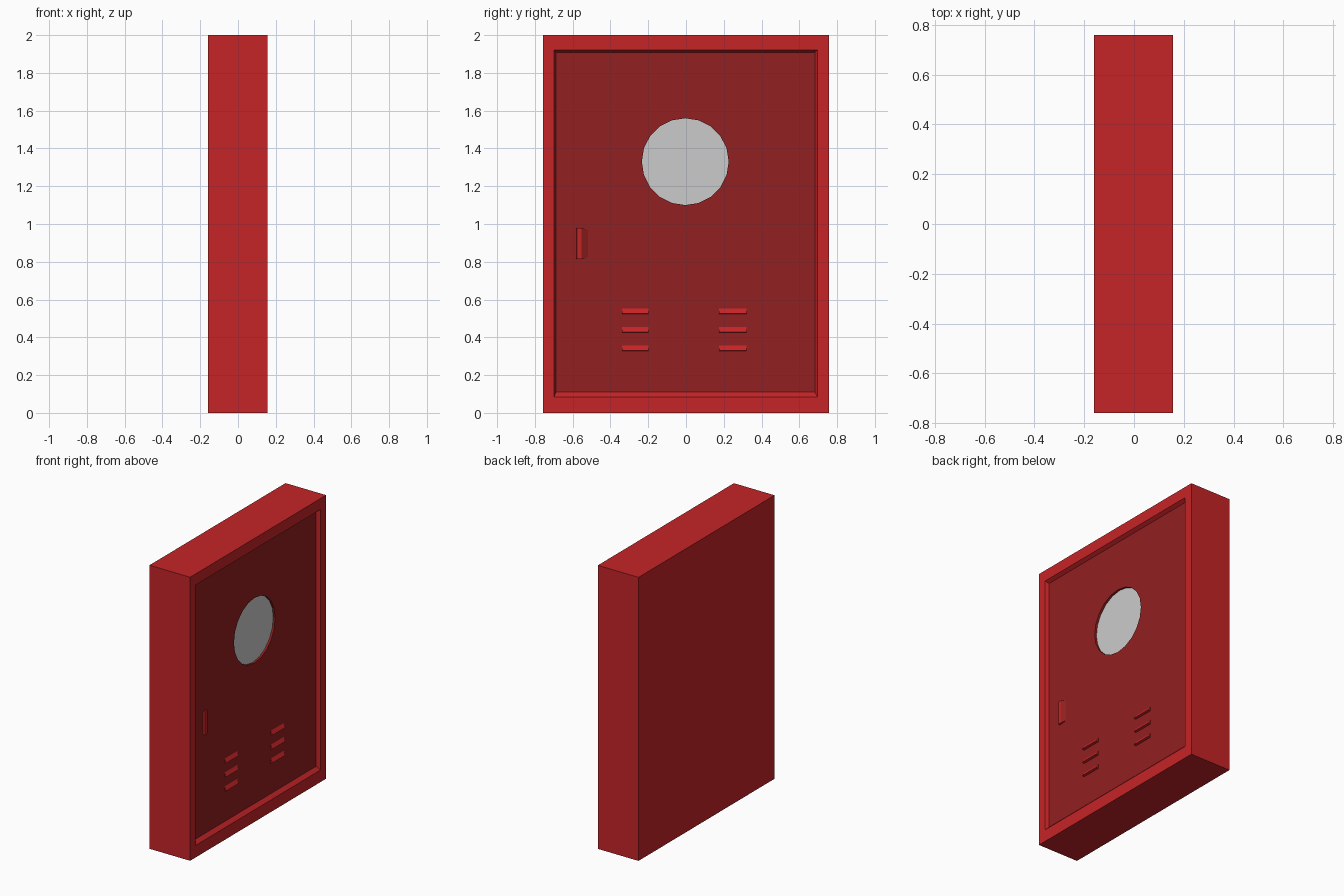
import bpy, bmesh, math

if "Cube" in bpy.data.objects:
    bpy.data.objects.remove(bpy.data.objects["Cube"])

FRONT, BACK = 0.157, -0.16
DOOR = FRONT - 0.025      # depth of the door surface
GLASS = DOOR - 0.015      # depth of the round window


def material(name, rgb):
    m = bpy.data.materials.new(name)
    m.diffuse_color = (*rgb, 1)
    m.use_nodes = True
    m.node_tree.nodes["Principled BSDF"].inputs["Base Color"].default_value = m.diffuse_color
    return m


red = material("red_paint", (0.56, 0.017, 0.02))
dark = material("dark_red_paint", (0.29, 0.014, 0.015))


def finish(name, bm, *mats):
    bmesh.ops.recalc_face_normals(bm, faces=bm.faces)
    return link(name, bm, *mats)


def link(name, bm, *mats):
    me = bpy.data.meshes.new(name)
    bm.to_mesh(me)
    bm.free()
    for m in mats:
        me.materials.append(m)
    ob = bpy.data.objects.new(name, me)
    bpy.context.collection.objects.link(ob)
    return ob


def rect(bm, x, y0, y1, z0, z1):
    return [bm.verts.new((x, y, z)) for y, z in ((y0, z0), (y1, z0), (y1, z1), (y0, z1))]


def circle(bm, x, r=0.23, n=20):
    return [bm.verts.new((x, -0.004 + r * math.cos(2 * math.pi * i / n),
                          1.33 + r * math.sin(2 * math.pi * i / n))) for i in range(n)]


def bridge(bm, a, b):
    n = len(a)
    for i in range(n):
        bm.faces.new((a[i], a[(i + 1) % n], b[(i + 1) % n], b[i]))


DOOR_RECT = (-0.688, 0.682, 0.11, 1.908)

# cabinet body: closed back, sides, front rim and sloped rim wall down to the door
bm = bmesh.new()
back = rect(bm, BACK, -0.758, 0.758, 0, 2)
outer = rect(bm, FRONT, -0.758, 0.758, 0, 2)
inner = rect(bm, FRONT, -0.698, 0.696, 0.085, 1.922)
sunk = rect(bm, DOOR, *DOOR_RECT)
bm.faces.new(back[::-1])
for a, b in ((back, outer), (outer, inner), (inner, sunk)):
    bridge(bm, a, b)
link("cabinet_body", bm, red)

# door panel with a round opening
bm = bmesh.new()
border, hole = rect(bm, DOOR, *DOOR_RECT), circle(bm, DOOR)
edges = [bm.edges.new((loop[i - 1], loop[i])) for loop in (border, hole) for i in range(len(loop))]
bmesh.ops.triangle_fill(bm, edges=edges, use_beauty=True, normal=(1, 0, 0))
for f in bm.faces:
    f.normal_update()
    if f.normal.x < 0:
        f.normal_flip()
bridge(bm, hole, circle(bm, GLASS))
link("door", bm, dark)

# round window
bm = bmesh.new()
bm.faces.new(circle(bm, GLASS))
link("window", bm)


def prism(name, low, high, *mats):
    """Solid joining two matching end profiles."""
    bm = bmesh.new()
    a, b = ([bm.verts.new(p) for p in pts] for pts in (low, high))
    bridge(bm, a, b)
    bm.faces.new(a)
    bm.faces.new(b)
    return finish(name, bm, *mats)


# louvres: wedges with a sloped top and flat underside
for side, y0, y1 in (("left", -0.34, -0.198), ("right", 0.175, 0.32)):
    for i in range(3):
        z = 0.327 + 0.098 * i
        ends = [[(DOOR, y, z), (DOOR + 0.015, y, z + 0.004), (DOOR, y, z + 0.03)]
                for y in (y0, y1)]
        prism(f"louvre_{side}_{i + 1}", *ends, red)

# door handle: flat grip with a slope towards the middle of the door
ends = [[(DOOR, -0.58, z), (DOOR + 0.015, -0.578, z), (DOOR + 0.015, -0.552, z),
         (DOOR, -0.52, z + dz)] for z, dz in ((0.815, 0.008), (0.978, -0.008))]
handle = prism("handle", *ends, red, dark)
for p in handle.data.polygons:
    if p.normal.y > 0.1:
        p.material_index = 1
